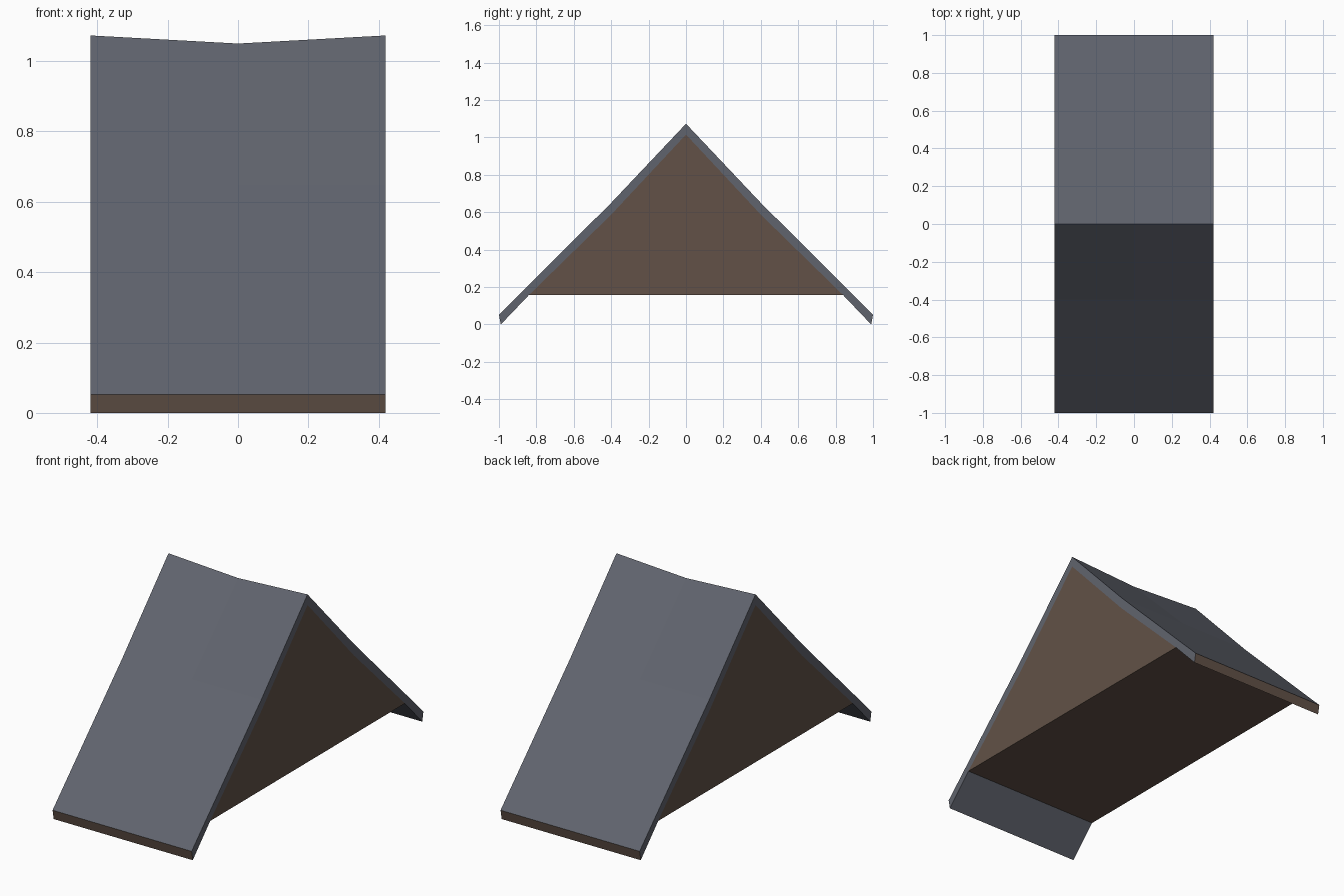
import bpy, bmesh

if "Cube" in bpy.data.objects:
    bpy.data.objects.remove(bpy.data.objects["Cube"])

HALF = 0.42
XS = (-HALF, 0.0, HALF)
RIDGE_SAG = 0.023


def material(name, rgb):
    m = bpy.data.materials.new(name)
    m.diffuse_color = (*rgb, 1)
    m.use_nodes = True
    m.node_tree.nodes["Principled BSDF"].inputs["Base Color"].default_value = m.diffuse_color
    return m


slate = material("slate grey", (0.118, 0.127, 0.155))
timber = material("timber brown", (0.122, 0.083, 0.063))

# Half profiles as (y, z), ridge to eave, with a slight bend in the pitch
OUTER = [(0, 1.073), (0.4, 0.65), (1.0, 0.052)]
INNER = [(0, 1.015), (0.4, 0.587), (0.84, 0.157), (0.99, 0.0)]


def mirrored(half):
    return [(-y, z) for y, z in reversed(half[1:])] + half


def extrude_profile(name, profile, caps, mats, skip=()):
    """Sweep a closed (y, z) profile along XS, dipping the ridge in the middle."""
    bm = bmesh.new()
    rings = []
    for x in XS:
        sag = RIDGE_SAG if x == 0 else 0
        rings.append([bm.verts.new((x, y, z - (sag if y == 0 else 0))) for y, z in profile])
    n = len(profile)
    for a, b in zip(rings, rings[1:]):
        for i in range(n):
            if i not in skip:
                j = (i + 1) % n
                bm.faces.new((a[i], a[j], b[j], b[i]))
    for idx in caps:
        bm.faces.new([rings[0][i] for i in idx])
        bm.faces.new([rings[-1][i] for i in reversed(idx)])
    bmesh.ops.recalc_face_normals(bm, faces=bm.faces)
    # Eave fascias are timber: nearly vertical faces at the y extremes
    if len(mats) > 1:
        for f in bm.faces:
            if all(abs(v.co.y) > 0.95 for v in f.verts):
                f.material_index = 1
    mesh = bpy.data.meshes.new(name)
    bm.to_mesh(mesh)
    bm.free()
    for m in mats:
        mesh.materials.append(m)
    ob = bpy.data.objects.new(name, mesh)
    bpy.context.collection.objects.link(ob)
    return ob


# Roof shell: outer chain one way, inner chain back
outer, inner = mirrored(OUTER), mirrored(INNER)
loop = outer + inner[::-1]
n = len(loop)
# End caps split per strip: outer 0..4, inner reversed 5..11 (right eave first)
caps = [(0, 1, 10, 11), (1, 2, 8, 9, 10), (2, 3, 7, 8), (3, 4, 5, 6, 7)]
caps[1] = (1, 2, 8, 9)
caps[0] = (0, 1, 9, 10, 11)
extrude_profile("roof_shell", loop, caps, [slate, timber])

# Gable block filling the space under the roof
gable = mirrored(INNER[:3])
extrude_profile("gable_block", gable, [tuple(range(len(gable)))], [timber],
                skip=range(len(gable) - 1))
